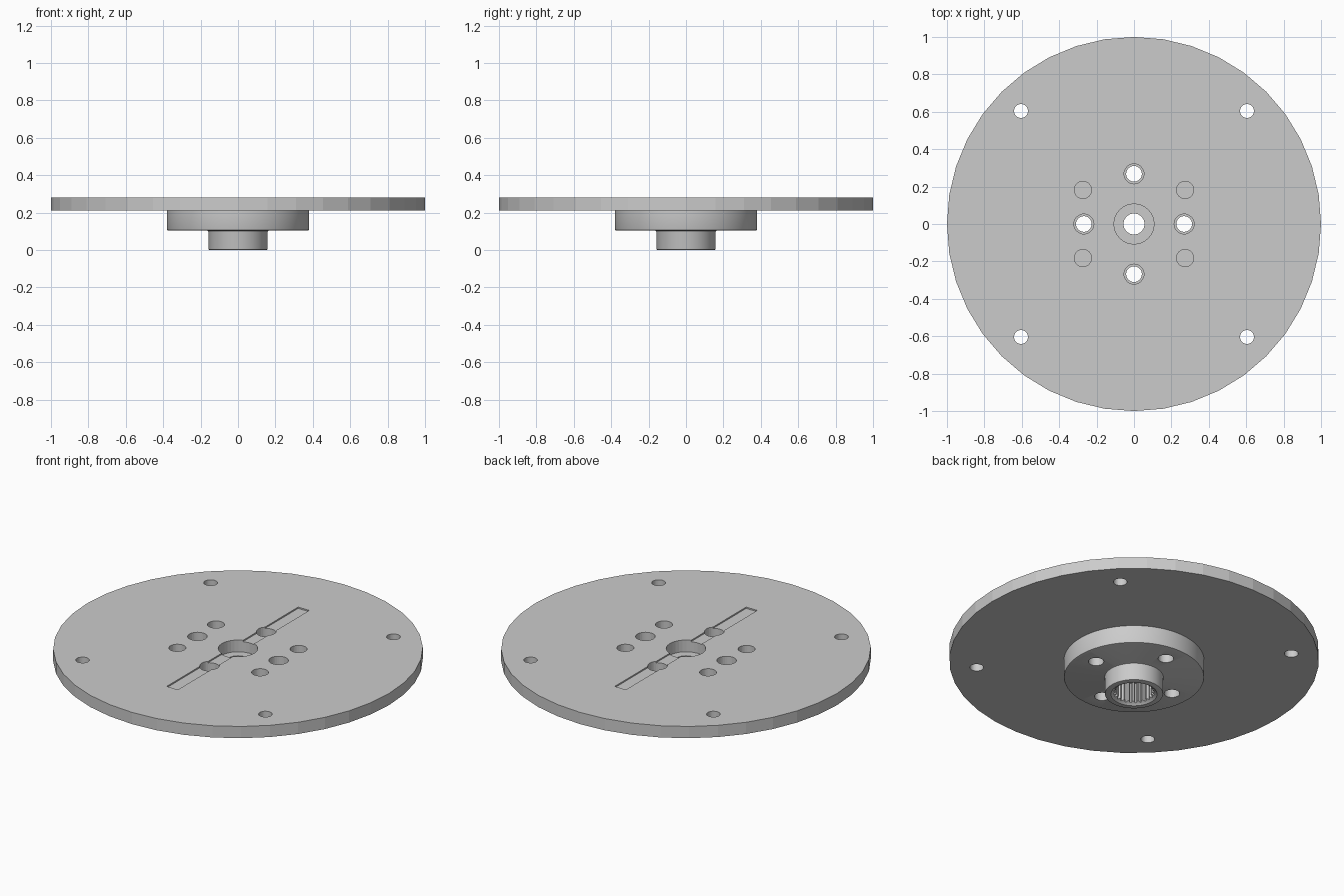
import bpy, bmesh, math

if "Cube" in bpy.data.objects:
    bpy.data.objects.remove(bpy.data.objects["Cube"], do_unlink=True)

grey = bpy.data.materials.new("plain_grey")
grey.use_nodes = True
colour = (0.6, 0.6, 0.6, 1)
grey.diffuse_color = colour
grey.node_tree.nodes["Principled BSDF"].inputs["Base Color"].default_value = colour


def new_object(name, bm):
    bmesh.ops.recalc_face_normals(bm, faces=bm.faces)
    mesh = bpy.data.meshes.new(name)
    bm.to_mesh(mesh)
    bm.free()
    mesh.materials.append(grey)
    obj = bpy.data.objects.new(name, mesh)
    bpy.context.collection.objects.link(obj)
    return obj


def prism(name, outline, z0, z1):
    """Extrude a closed outline from z0 up to z1."""
    bm = bmesh.new()
    base = bm.faces.new([bm.verts.new((x, y, z0)) for x, y in outline])
    moved = bmesh.ops.extrude_face_region(bm, geom=[base])["geom"]
    bmesh.ops.translate(bm, vec=(0, 0, z1 - z0),
                        verts=[v for v in moved if isinstance(v, bmesh.types.BMVert)])
    if not base.is_valid or len(bm.faces) < len(outline) + 2:
        bmesh.ops.holes_fill(bm, edges=bm.edges)
    return new_object(name, bm)


def circle(radius, sides, cx=0, cy=0):
    return [(cx + radius * math.cos(math.tau * i / sides),
             cy + radius * math.sin(math.tau * i / sides)) for i in range(sides)]


def lathe(name, profile, sides):
    """Stack rings of (radius, z) into a capped solid."""
    bm = bmesh.new()
    rings = [[bm.verts.new((x, y, z)) for x, y in circle(r, sides)] for r, z in profile]
    for low, high in zip(rings, rings[1:]):
        for i in range(sides):
            j = (i + 1) % sides
            bm.faces.new((low[i], low[j], high[j], high[i]))
    bm.faces.new(rings[0][::-1])
    bm.faces.new(rings[-1])
    return new_object(name, bm)


def cut(obj, cutter):
    """Subtract a cutter and discard it."""
    cutter.hide_render = True
    mod = obj.modifiers.new("cut", "BOOLEAN")
    mod.operation = "DIFFERENCE"
    mod.solver = "EXACT"
    mod.object = cutter
    bpy.context.view_layer.objects.active = obj
    bpy.ops.object.modifier_apply(modifier=mod.name)
    bpy.data.objects.remove(cutter, do_unlink=True)


def drill(obj, radius, cx, cy, z0=-0.1, z1=0.4):
    cut(obj, prism("drill", circle(radius, 32, cx, cy), z0, z1))


PLATE_LOW, PLATE_TOP = 0.21, 0.28
axis_spots = [(0.268, 0), (-0.268, 0), (0, 0.268), (0, -0.268)]
signs = [(1, 1), (1, -1), (-1, 1), (-1, -1)]

# Round plate with a shallow groove across the top
plate = prism("round_plate", circle(1, 40), PLATE_LOW, PLATE_TOP)
groove = [(-0.037, -0.62), (0.037, -0.62), (0.037, 0.62), (-0.037, 0.62)]
cut(plate, prism("groove", groove, PLATE_TOP - 0.008, 0.4))

# Plate holes: centre, screw holes, pin holes and outer mounting holes
drill(plate, 0.107, 0, 0)
for x, y in axis_spots:
    drill(plate, 0.053, x, y)
for sx, sy in signs:
    drill(plate, 0.046, sx * 0.273, sy * 0.182)
    drill(plate, 0.037, sx * 0.604, sy * 0.604)

# Stepped hub with softened rims
hub = lathe("stepped_hub", [
    (0.15, 0), (0.156, 0.002), (0.158, 0.008),
    (0.158, 0.096), (0.16, 0.102), (0.165, 0.104),
    (0.373, 0.104), (0.378, 0.106), (0.38, 0.111), (0.38, PLATE_LOW)], 72)

# Toothed socket with a chamfered mouth, and the screw hole above it
teeth = 25
spline = []
for i in range(teeth):
    for step, radius in ((0, 0.1), (0.25, 0.1), (0.5, 0.112), (0.75, 0.112)):
        a = math.tau * (i + step) / teeth
        spline.append((radius * math.cos(a), radius * math.sin(a)))
cut(hub, prism("socket", spline, -0.1, 0.13))
cut(hub, lathe("mouth", [(0.135, -0.01), (0.115, 0.01), (0.098, 0.018)], 64))
drill(hub, 0.056, 0, 0)
for x, y in axis_spots:
    drill(hub, 0.042, x, y)

# Smooth hub, faceted plate
bpy.ops.object.select_all(action="DESELECT")
hub.select_set(True)
bpy.context.view_layer.objects.active = hub
bpy.ops.object.shade_smooth_by_angle(angle=math.radians(30))
